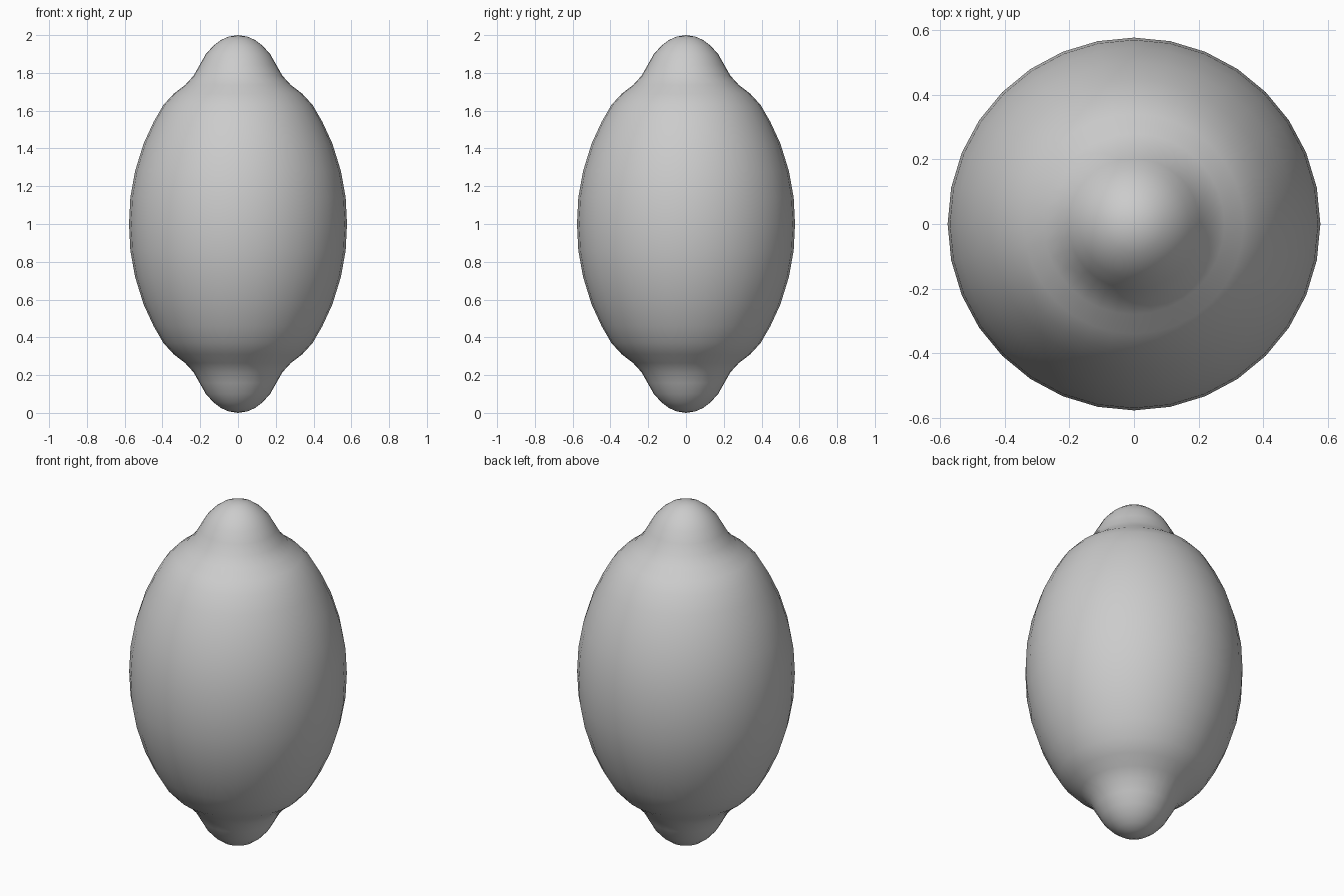
import bpy, bmesh, math

if "Cube" in bpy.data.objects:
    bpy.data.objects.remove(bpy.data.objects["Cube"])

# Upper half of the fruit outline (radius, height above the middle)
half = [(0, 1.0), (0.05, 0.992), (0.09, 0.974), (0.13, 0.944), (0.17, 0.9),
        (0.203, 0.842), (0.235, 0.785), (0.28, 0.736), (0.34, 0.69),
        (0.395, 0.63), (0.447, 0.54), (0.5, 0.425), (0.545, 0.28),
        (0.57, 0.14), (0.577, 0)]

# Mirror it to get the full outline, with a nub at both ends
profile = half + [(r, -h) for r, h in reversed(half[:-1])]

# Spin the outline into the lemon
bm = bmesh.new()
verts = [bm.verts.new((r, 0, 1 + h)) for r, h in profile]
edges = [bm.edges.new(pair) for pair in zip(verts, verts[1:])]
bmesh.ops.spin(bm, geom=verts + edges, cent=(0, 0, 0), axis=(0, 0, 1),
               angle=math.tau, steps=32, use_merge=False)
bmesh.ops.remove_doubles(bm, verts=bm.verts, dist=0.0005)
bmesh.ops.recalc_face_normals(bm, faces=bm.faces)
for f in bm.faces:
    f.smooth = True

mesh = bpy.data.meshes.new("lemon")
bm.to_mesh(mesh)
bm.free()
lemon = bpy.data.objects.new("lemon", mesh)
bpy.context.collection.objects.link(lemon)
